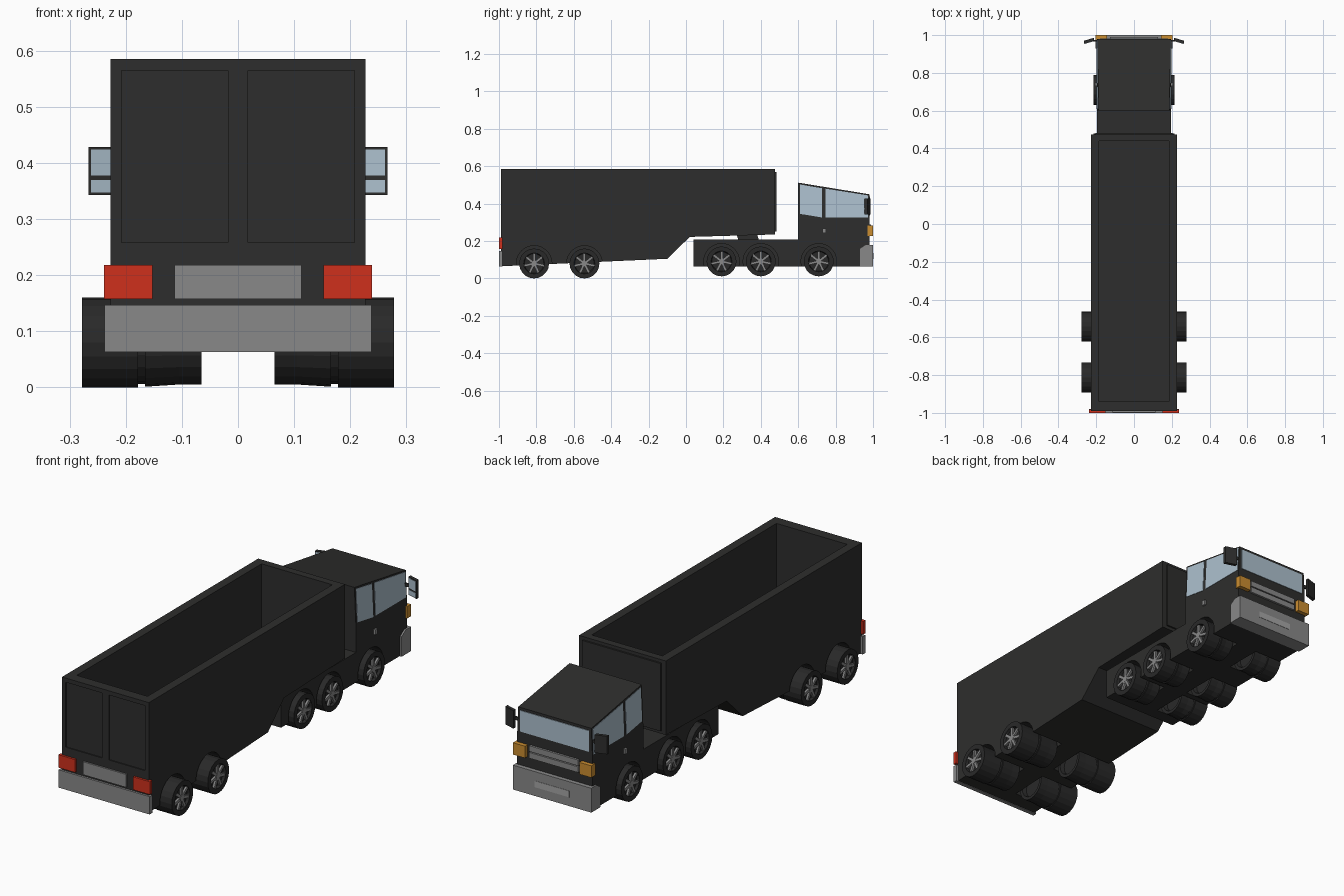
import bpy, bmesh
from math import sin, cos, pi
from mathutils import Matrix, Vector

if "Cube" in bpy.data.objects:
    bpy.data.objects.remove(bpy.data.objects["Cube"])


def material(name, rgb):
    m = bpy.data.materials.new(name)
    m.diffuse_color = (*rgb, 1)
    m.use_nodes = True
    m.node_tree.nodes["Principled BSDF"].inputs["Base Color"].default_value = m.diffuse_color
    return m


DARK = material("dark_paint", (0.027, 0.027, 0.026))
RUBBER = material("rubber", (0.022, 0.022, 0.022))
GREY = material("grey_metal", (0.25, 0.25, 0.25))
LIGHT = material("light_grey", (0.38, 0.38, 0.38))
GLASS = material("glass", (0.42, 0.53, 0.62))
RED = material("red_lamp", (0.62, 0.03, 0.012))
AMBER = material("amber_lamp", (0.6, 0.27, 0.03))


def finish(name, bm, mat):
    bmesh.ops.recalc_face_normals(bm, faces=bm.faces[:])
    me = bpy.data.meshes.new(name)
    bm.to_mesh(me)
    bm.free()
    me.materials.append(mat)
    ob = bpy.data.objects.new(name, me)
    bpy.context.collection.objects.link(ob)
    return ob


def loft(name, rings, mat):
    """Closed solid through a list of equal-length rings of points."""
    bm = bmesh.new()
    loops = [[bm.verts.new(p) for p in r] for r in rings]
    n = len(loops[0])
    for a, b in zip(loops, loops[1:]):
        for i in range(n):
            j = (i + 1) % n
            bm.faces.new((a[i], a[j], b[j], b[i]))
    bm.faces.new(loops[0])
    bm.faces.new(loops[-1])
    return finish(name, bm, mat)


def prism(name, prof, x0, x1, mat):
    return loft(name, [[(x, y, z) for y, z in prof] for x in (x0, x1)], mat)


def box(name, x, y, z, mat):
    return prism(name, [(y[0], z[0]), (y[1], z[0]), (y[1], z[1]), (y[0], z[1])], *x, mat)


def lathe(name, prof, y, z, side, mat, n=20):
    """Revolve (x, radius) points about the axle."""
    return loft(name, [[(side * x, y + r * cos(2 * pi * i / n), z + r * sin(2 * pi * i / n))
                        for i in range(n)] for x, r in prof], mat)


def cut(ob, cutter):
    mod = ob.modifiers.new("cut", "BOOLEAN")
    mod.operation, mod.solver, mod.object = "DIFFERENCE", "EXACT", cutter
    bpy.context.view_layer.objects.active = ob
    bpy.ops.object.modifier_apply(modifier=mod.name)
    bpy.data.objects.remove(cutter)


# Trailer tub, hollow and open at the top
trailer = prism("trailer_body", [(-0.99, 0.065), (-0.1, 0.105), (0.02, 0.222), (0.475, 0.235),
                                 (0.475, 0.585), (-0.99, 0.585)], -0.227, 0.227, DARK)
cut(trailer, box("cutter", (-0.185, 0.185), (-0.94, 0.44), (0.265, 0.7), DARK))
box("trailer_front_panel", (-0.205, 0.205), (0.474, 0.483), (0.25, 0.57), DARK)

# Tractor chassis and cab as one body, upper cab leaning inwards
def cab_x(z):
    return 0.197 - max(0, z - 0.32) * 0.045


cab_prof = [(0.6, 0.32), (0.98, 0.32), (0.98, 0.45), (0.6, 0.512)]
loft("cab_upper", [[(s * cab_x(z), y, z) for y, z in cab_prof] for s in (-1, 1)], DARK)
tractor = prism("tractor_body", [(0.04, 0.065), (0.98, 0.065), (0.98, 0.32), (0.6, 0.32),
                                 (0.6, 0.207), (0.04, 0.207)], -0.197, 0.197, DARK)
fifth = prism("fifth_wheel", [(0.28, 0.205), (0.39, 0.205), (0.38, 0.236), (0.27, 0.236)],
              -0.1, 0.1, DARK)

# Wheels: body to cut, y, axle height, outer x
axles = [(trailer, -0.812, 0.08, 0.278), (trailer, -0.543, 0.08, 0.278),
         (tractor, 0.19, 0.091, 0.215), (tractor, 0.4, 0.091, 0.215),
         (tractor, 0.71, 0.091, 0.215)]


def rim(y, z, out, side):
    bm = bmesh.new()
    face = Matrix.Translation((side * (out - 0.007), y, z))
    for k in range(7):
        turn = Matrix.Rotation(2 * pi * k / 7 + pi / 2, 4, "X")
        m = face @ turn @ Matrix.Translation((0, 0.029, 0)) @ Matrix.Diagonal((0.01, 0.05, 0.013, 1))
        bmesh.ops.create_cube(bm, size=1, matrix=m)
    bmesh.ops.create_cone(bm, cap_ends=True, segments=12, radius1=0.015, radius2=0.015, depth=0.013,
                          matrix=face @ Matrix.Rotation(pi / 2, 4, "Y"))
    finish("wheel_spokes", bm, GREY)


for body, y, z, out in axles:
    w = out - 0.065
    g = out - 0.47 * w
    r = 0.08
    for s in (-1, 1):
        cut(body, lathe("cutter", [(0.055, 0.095), (0.32, 0.095)], y, z, s, DARK, 32))
        lathe("tyre", [(out - 0.012, 0.002), (out - 0.012, 0.052), (out, 0.056), (out, r),
                       (g, r), (g, r - 0.006), (g - 0.012, r - 0.006), (g - 0.012, r - 0.001),
                       (0.105, r - 0.005), (0.065, r - 0.005), (0.065, 0.06), (0.085, 0.055),
                       (0.085, 0.002)], y, z, s, RUBBER)
        rim(y, z, out, s)

# Recessed rear doors
for s in (-1, 1):
    cut(trailer, box("cutter", (s * 0.018, s * 0.208), (-1.01, -0.985), (0.258, 0.565), DARK))

# Tail end
box("rear_bumper", (-0.238, 0.238), (-1.0, -0.98), (0.063, 0.147), GREY)
box("rear_plate", (-0.113, 0.113), (-0.998, -0.985), (0.157, 0.218), GREY)
for s in (-1, 1):
    box("tail_lamp", (s * 0.152, s * 0.239), (-1.0, -0.982), (0.157, 0.218), RED)

# Nose
prism("front_bumper", [(0.93, 0.063), (1.0, 0.063), (1.0, 0.178), (0.96, 0.178), (0.93, 0.158)],
      -0.205, 0.205, GREY)
box("front_plate", (-0.09, 0.09), (0.995, 1.0015), (0.105, 0.135), LIGHT)
for z in (0.228, 0.26):
    box("grille_bar", (-0.128, 0.128), (0.975, 0.99), (z, z + 0.027), GREY)
box("windscreen", (-0.18, 0.18), (0.975, 0.983), (0.337, 0.437), GLASS)

# Cab sides: windows, handles, lamps, mirrors
windows = [[(0.61, 0.345), (0.727, 0.326), (0.727, 0.482), (0.61, 0.502)],
           [(0.745, 0.326), (0.973, 0.326), (0.973, 0.444), (0.745, 0.48)]]
for s in (-1, 1):
    for w in windows:
        loft("side_window", [[(s * (cab_x(z) + d), y, z) for y, z in w]
                             for d in (-0.004, 0.002)], GLASS)
    box("door_handle", (s * 0.19, s * 0.206), (0.731, 0.748), (0.242, 0.266), GREY)
    box("head_lamp", (s * 0.142, s * 0.205), (0.97, 1.0), (0.228, 0.284), AMBER)
    box("mirror_arm", (s * 0.185, s * 0.225), (0.966, 0.974), (0.38, 0.395), DARK)

    def slanted(name, x, dy, z, mat):
        # mirror parts sweep back towards the outer end
        loft(name, [[(s * px, 0.978 - (px - 0.212) * 0.3 + d, pz)
                     for d, pz in ((dy[0], z[0]), (dy[1], z[0]), (dy[1], z[1]), (dy[0], z[1]))]
                    for px in x], mat)

    slanted("mirror_housing", (0.212, 0.266), (-0.008, 0.008), (0.343, 0.428), DARK)
    slanted("mirror_glass", (0.216, 0.262), (-0.01, -0.006), (0.377, 0.424), GLASS)
    slanted("mirror_glass_lower", (0.216, 0.262), (-0.01, -0.006), (0.347, 0.369), GLASS)
